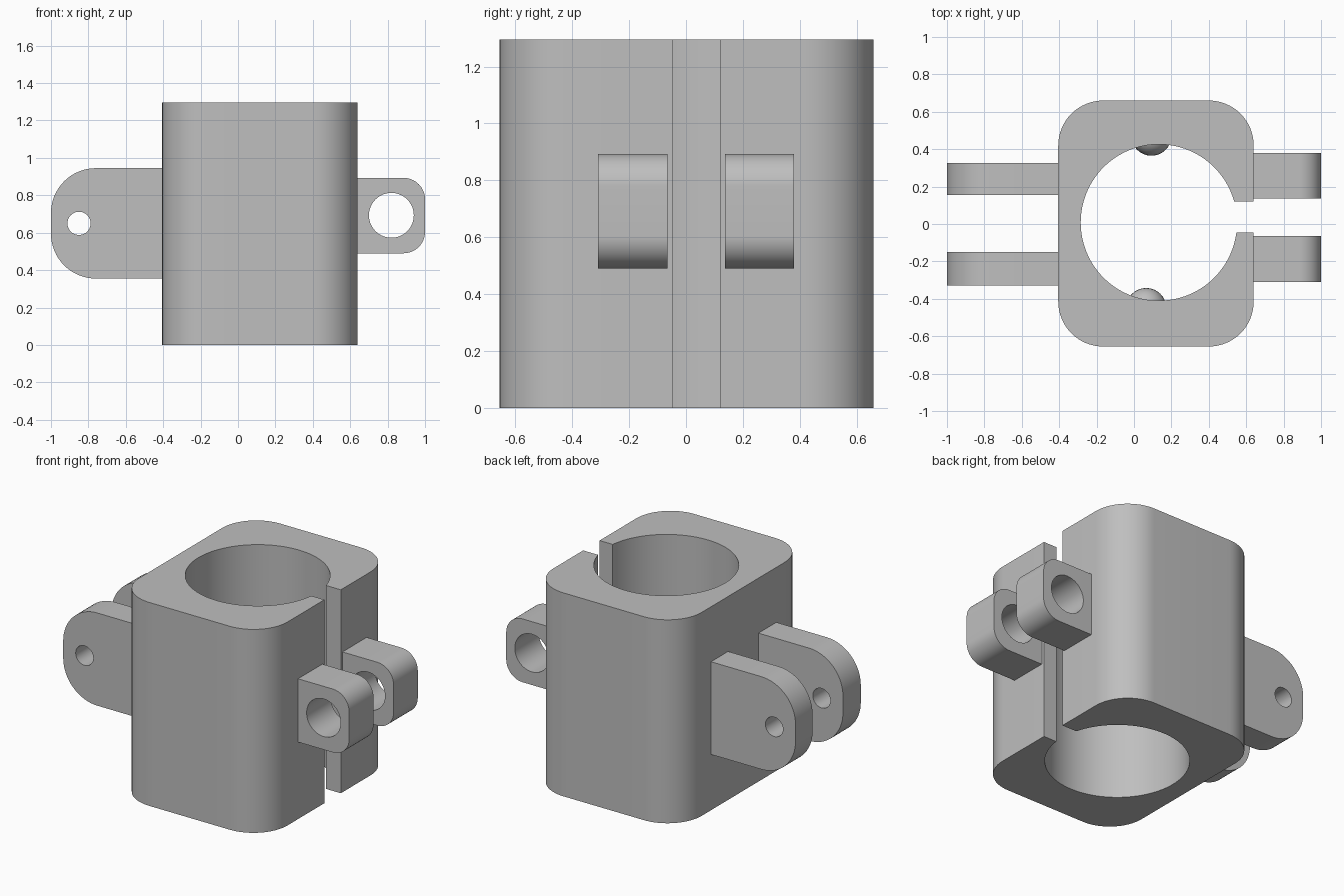
import bpy, bmesh, math
from mathutils import Vector, Matrix

cube = bpy.data.objects.get("Cube")
if cube:
    bpy.data.objects.remove(cube, do_unlink=True)

GREY = (0.52, 0.52, 0.52, 1)
grey = bpy.data.materials.new("plain grey")
grey.use_nodes = True
grey.diffuse_color = GREY
grey.node_tree.nodes["Principled BSDF"].inputs["Base Color"].default_value = GREY


def arc(cx, cy, r, a0, a1, n):
    """Points on an arc, angles in degrees."""
    angles = [math.radians(a0 + (a1 - a0) * i / n) for i in range(n + 1)]
    return [(cx + r * math.cos(a), cy + r * math.sin(a)) for a in angles]


def finish(name, bm):
    bmesh.ops.recalc_face_normals(bm, faces=bm.faces)
    mesh = bpy.data.meshes.new(name)
    bm.to_mesh(mesh)
    bm.free()
    mesh.materials.append(grey)
    obj = bpy.data.objects.new(name, mesh)
    bpy.context.collection.objects.link(obj)
    bpy.ops.object.select_all(action="DESELECT")
    obj.select_set(True)
    bpy.context.view_layer.objects.active = obj
    bpy.ops.object.shade_smooth_by_angle(angle=math.radians(30))
    return obj


def extrude_loops(name, loops, depth, matrix=Matrix()):
    """Fill closed loops (outline first, then holes) and extrude along z."""
    bm = bmesh.new()
    for loop in loops:
        verts = [bm.verts.new((x, y, 0)) for x, y in loop]
        for a, b in zip(verts, verts[1:] + verts[:1]):
            bm.edges.new((a, b))
    bmesh.ops.triangle_fill(bm, use_beauty=True, edges=bm.edges[:], normal=(0, 0, 1))
    ext = bmesh.ops.extrude_face_region(bm, geom=bm.faces[:], use_keep_orig=True)
    moved = [v for v in ext["geom"] if isinstance(v, bmesh.types.BMVert)]
    bmesh.ops.translate(bm, verts=moved, vec=Vector((0, 0, depth)))
    bm.transform(matrix)
    return finish(name, bm)


# Split clamp body: rounded block, round bore, slot on the +x side
X0, X1, Y0, Y1, R = -0.405, 0.64, -0.655, 0.66, 0.24
BX, BY, BR = 0.133, 0.008, 0.418
SLOT0, SLOT1 = -0.045, 0.12
a_hi = math.degrees(math.asin((SLOT1 - BY) / BR))
a_lo = math.degrees(math.asin((SLOT0 - BY) / BR))
body = [(X1, SLOT1)]
body += arc(X1 - R, Y1 - R, R, 0, 90, 16)
body += arc(X0 + R, Y1 - R, R, 90, 180, 16)
body += arc(X0 + R, Y0 + R, R, 180, 270, 16)
body += arc(X1 - R, Y0 + R, R, 270, 360, 16)
body += [(X1, SLOT0)]
body += arc(BX, BY, BR, 360 + a_lo, a_hi, 80)
extrude_loops("clamp_body", [body], 1.295)


def lug(name, root, tip, z0, z1, r, hole, y0, y1):
    """Ear with a rounded tip and a through hole, drawn in the xz plane."""
    s = 1 if tip > root else -1
    cx = s * tip - r
    outline = [(s * root - 0.02, z0)]
    outline += arc(cx, z0 + r, r, -90, 0, 16) + arc(cx, z1 - r, r, 0, 90, 16)
    outline += [(s * root - 0.02, z1)]
    outline = [(s * x, z) for x, z in outline]
    hx, hz, hr = hole
    ring = arc(hx, hz, hr, 0, 360, 40)[:-1]
    place = Matrix.Translation((0, y1, 0)) @ Matrix.Rotation(math.pi / 2, 4, "X")
    extrude_loops(name, [outline, ring], y1 - y0, place)


# Hinge ears on the -x side
for name, y0, y1 in (("front", -0.33, -0.15), ("back", 0.155, 0.327)):
    lug(name + "_hinge_ear", X0, -1, 0.355, 0.945, 0.24, (-0.85, 0.65, 0.062), y0, y1)

# Bolt ears on either side of the slot
for name, y0, y1 in (("front", -0.31, -0.065), ("back", 0.137, 0.38)):
    lug(name + "_bolt_ear", X1, 1, 0.49, 0.893, 0.115, (0.82, 0.693, 0.12), y0, y1)

# Small round bumps inside the bore
for name, x, y in (("front", 0.065, -0.45), ("back", 0.093, 0.473)):
    bm = bmesh.new()
    bmesh.ops.create_uvsphere(bm, u_segments=32, v_segments=16, radius=0.108)
    bm.transform(Matrix.Translation((x, y, 0.65)))
    finish(name + "_bore_bump", bm)
